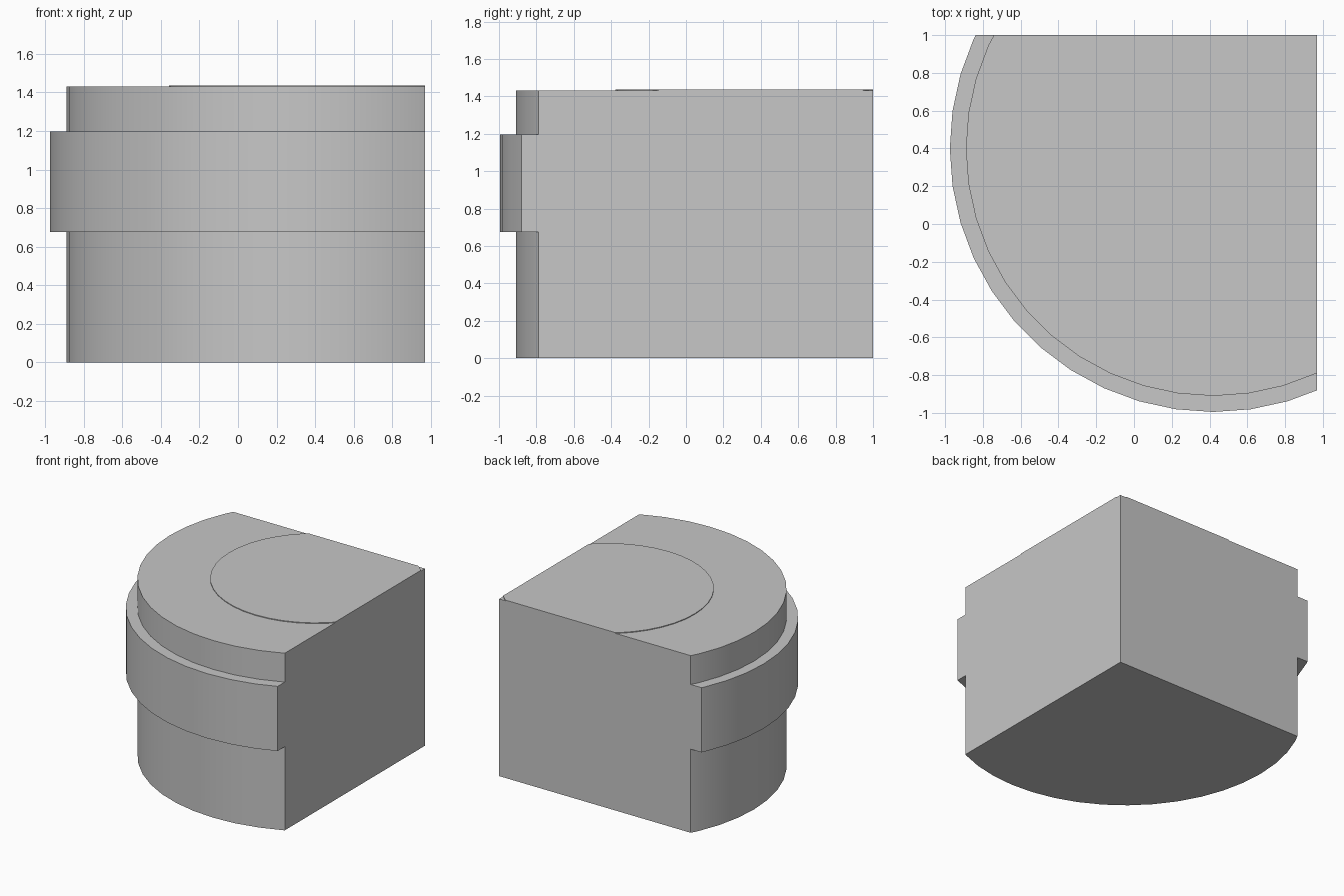
import bpy
import bmesh
import math
from mathutils import Vector

cube = bpy.data.objects.get("Cube")
if cube:
    bpy.data.objects.remove(cube, do_unlink=True)

AXIS = Vector((0.42, 0.40, 0))   # axis of the round parts
SIDES = 44

grey = bpy.data.materials.new("plain grey")
grey.use_nodes = True
color = (0.57, 0.57, 0.57, 1)
grey.diffuse_color = color
grey.node_tree.nodes["Principled BSDF"].inputs["Base Color"].default_value = color


def cut_turning(name, profile):
    """Revolve a (radius, height) profile, then slice off the left and back sides flat."""
    bm = bmesh.new()
    verts = [bm.verts.new(AXIS + Vector((r, 0, z))) for r, z in profile]
    edges = [bm.edges.new(pair) for pair in zip(verts, verts[1:])]
    bmesh.ops.spin(bm, geom=verts + edges, cent=AXIS, axis=(0, 0, 1),
                   angle=math.tau, steps=SIDES, use_merge=False)
    bmesh.ops.remove_doubles(bm, verts=bm.verts, dist=0.0001)

    # Flat caps above and below
    bmesh.ops.holes_fill(bm, edges=[e for e in bm.edges if e.is_boundary])

    # Flat cuts, each closed with one face
    for point, normal in (((0.97, 0, 0), (1, 0, 0)), ((0, 1, 0), (0, 1, 0))):
        bmesh.ops.bisect_plane(bm, geom=bm.verts[:] + bm.edges[:] + bm.faces[:],
                               plane_co=point, plane_no=normal, clear_outer=True)
        bmesh.ops.holes_fill(bm, edges=[e for e in bm.edges if e.is_boundary])
    bmesh.ops.recalc_face_normals(bm, faces=bm.faces)

    mesh = bpy.data.meshes.new(name)
    bm.to_mesh(mesh)
    bm.free()
    mesh.materials.append(grey)
    obj = bpy.data.objects.new(name, mesh)
    bpy.context.collection.objects.link(obj)
    bpy.ops.object.select_all(action='DESELECT')
    obj.select_set(True)
    bpy.context.view_layer.objects.active = obj
    bpy.ops.object.shade_smooth_by_angle(angle=math.radians(30))
    return obj


# Body with its raised band
cut_turning("banded_body", [(1.31, 0), (1.31, 0.675), (1.395, 0.675),
                            (1.395, 1.197), (1.31, 1.197), (1.31, 1.43)])

# Thin raised disc on top
cut_turning("top_disc", [(0.777, 1.43), (0.777, 1.436)])
